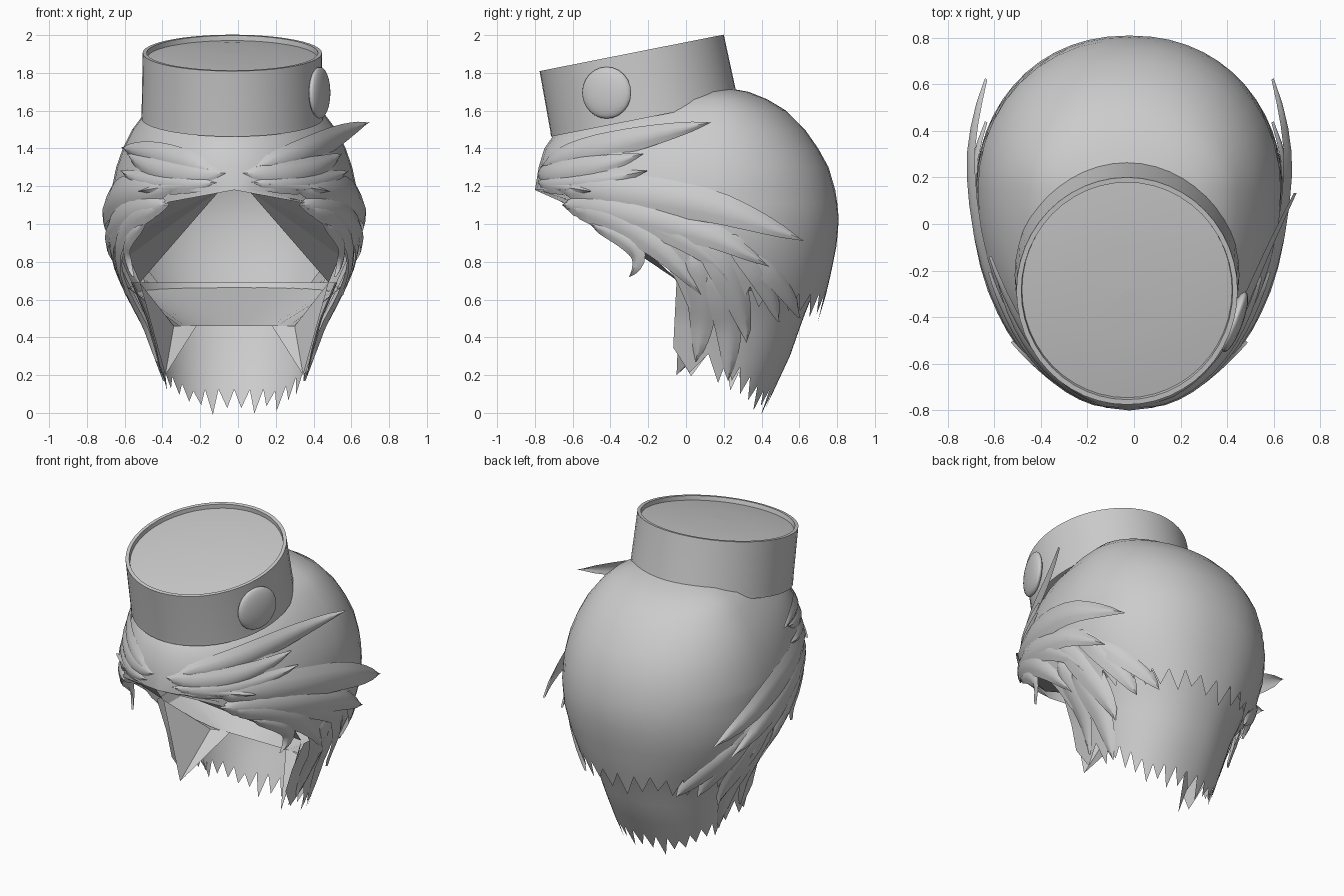
import bpy, bmesh, math, random
from mathutils import Vector, Matrix

if "Cube" in bpy.data.objects:
    bpy.data.objects.remove(bpy.data.objects["Cube"])

random.seed(4)
XC, YW = -0.02, 0.15          # centre line and widest depth of the hair
grey = bpy.data.materials.new("plain_grey")
grey.diffuse_color = (0.6, 0.6, 0.6, 1)
grey.use_nodes = True
grey.node_tree.nodes["Principled BSDF"].inputs["Base Color"].default_value = grey.diffuse_color

# height, half width, back depth, front depth
SKULL = [(1.72, .15, .22, 0), (1.70, .30, .33, -.15), (1.66, .40, .43, -.35), (1.6, .465, .53, -.5),
         (1.5, .54, .63, -.68), (1.4, .59, .70, -.75), (1.3, .625, .755, -.78), (1.18, .65, .79, -.80),
         (1.05, .66, .81, -.80), (.9, .65, .80, -.80), (.75, .61, .77, -.8), (.6, .545, .735, -.8),
         (.45, .47, .69, -.8), (.2, .39, .52, -.8), (0, .33, .42, -.8)]
BEARD = [(.85, .58, .74, -.8), (.7, .55, .70, -.8), (.5, .465, .62, -.8), (.3, .41, .55, -.8),
         (.15, .375, .48, -.8), (0, .34, .41, -.8)]
# height, depth of the front edge around the face opening
EDGE = [(1.18, -.80), (1.1, -.62), (1.0, -.48), (.9, -.33), (.8, -.12), (.7, -.05), (.3, -.07), (0, -.05)]


def interp(table, z):
    if z >= table[0][0]:
        return table[0][1:]
    for a, b in zip(table, table[1:]):
        if z >= b[0]:
            k = (a[0] - z) / (a[0] - b[0])
            return [p + (q - p) * k for p, q in zip(a[1:], b[1:])]
    return table[-1][1:]


def surf(deg, z, table=SKULL):
    """Point on the hair; 0 degrees is the front, 180 the back, sign is the side."""
    w, b, f = interp(table, z)
    t = math.radians(deg)
    c, s = math.cos(t), math.sin(t)
    if c < 0:
        s = math.copysign(abs(s) ** .92, s)
    return Vector((XC + w * s, YW - c * ((YW - f) if c > 0 else (b - YW)), z))


def finish(name, bm, away=None, angle=40):
    bmesh.ops.remove_doubles(bm, verts=bm.verts, dist=0.0005)
    if away is None:
        bmesh.ops.recalc_face_normals(bm, faces=bm.faces)
    else:
        bm.normal_update()
        for f in bm.faces:
            if f.normal.dot(f.calc_center_median() - Vector(away)) < 0:
                f.normal_flip()
    me = bpy.data.meshes.new(name)
    bm.to_mesh(me)
    bm.free()
    ob = bpy.data.objects.new(name, me)
    me.materials.append(grey)
    bpy.context.collection.objects.link(ob)
    if angle:
        bpy.ops.object.select_all(action='DESELECT')
        ob.select_set(True)
        bpy.context.view_layer.objects.active = ob
        bpy.ops.object.shade_smooth_by_angle(angle=math.radians(angle))
    return ob


def grid(bm, rows, closed=False):
    vs = [[bm.verts.new(p) for p in r] for r in rows]
    for a, b in zip(vs, vs[1:]):
        n = len(a)
        for i in range(n if closed else n - 1):
            j = (i + 1) % n
            bm.faces.new((a[i], a[j], b[j], b[i]))


def hair_point(u, z, table):
    """u runs from -1 to 1 between the two edges of the face opening."""
    start = 0
    if z < 1.18:
        f = interp(table, z)[2]
        start = math.degrees(math.acos(min(1, (YW - interp(EDGE, z)[0]) / (YW - f))))
    s = 1 if u >= 0 else -1
    return surf(s * (180 - (180 - start) * abs(u)), z, table)


def hair_shell(name, table, tops, start, hem, cols, depth):
    """Shell with a ragged lower hem; hem(u) gives its height."""
    us = [-1 + 2 * i / cols for i in range(cols + 1)]
    rows = [[hair_point(u, z, table) for u in us] for z in tops]
    for k in range(1, 8):
        rows.append([hair_point(u, start + (hem(u) + .06 - start) * k / 7, table) for u in us])
    rows.append([hair_point(u + random.uniform(-.4, .4) * (i % 2) / cols,
                            hem(u) + (random.uniform(.02, .05) if i % 2 == 0 else -depth * random.uniform(.4, 1)),
                            table) for i, u in enumerate(us)])
    bm = bmesh.new()
    grid(bm, rows)
    finish(name, bm, (0, .1, .8), 50)


# Main hair and the lower beard layer
hair_shell("hair_shell", SKULL, [r[0] for r in SKULL[:8]], 1.18,
           lambda u: .59 + .08 * u * u, 40, .12)
hair_shell("beard_layer", BEARD, [.69], .69,
           lambda u: .09 + .22 * max(0, abs(u) - .35) / .65, 36, .10)


def lock(bm, side, path, width, lift):
    """Pointed, flat leaf of hair lying on the shell."""
    (a0, z0), (a1, z1), (a2, z2) = path

    def at(t):
        k0, k1, k2 = (1 - t) ** 2, 2 * t * (1 - t), t * t
        # pass through the middle point of the path
        c, d = 2 * a1 - (a0 + a2) / 2, 2 * z1 - (z0 + z2) / 2
        ang = k0 * a0 + k1 * c + k2 * a2
        return ang, surf(side * ang, k0 * z0 + k1 * d + k2 * z2)

    rows, n = [], 12
    for i in range(n + 1):
        t = i / n
        ang, p = at(t)
        r = math.radians(side * ang)
        nor = Vector((math.sin(r), -math.cos(r), .1)).normalized()
        tan = (at(min(1, t + .02))[1] - at(max(0, t - .02))[1]).normalized()
        across = nor.cross(tan).normalized()
        w = width * t ** .5 * (1 - t) ** .75 * 1.2
        rows.append([p + across * s * w + nor * (lift * t ** 4 + .004 + .17 * w * (1 - s * s) - .012 * abs(s))
                     for s in (-1, -.5, 0, .5, 1)])
    grid(bm, rows)


LOCKS = [  # path of (angle, height), width, lift of the tip
    ("brow", ((4, 1.27), (35, 1.28), (66, 1.37)), .14, .02),
    ("brow", ((8, 1.22), (40, 1.22), (68, 1.28)), .11, .02),
    ("brow", ((14, 1.21), (30, 1.20), (48, 1.17)), .07, .03),
    ("cheek", ((30, 1.18), (78, 1.13), (128, .9)), .19, .12),
    ("cheek", ((32, 1.1), (70, 1.03), (115, .77)), .17, .06),
    ("cheek", ((36, 1.08), (64, .97), (86, .62)), .16, .02),
    ("cheek", ((40, 1.1), (72, 1.0), (97, .69)), .16, .02),
    ("cheek", ((46, 1.0), (63, .88), (62, .72)), .10, .01),
    ("side", ((82, .95), (97, .72), (110, .37)), .17, .02),
    ("side", ((95, .95), (113, .75), (127, .48)), .16, .02),
    ("side", ((105, .85), (125, .7), (142, .5)), .14, .02),
    ("side", ((82, .85), (86, .58), (84, .27)), .15, .0),
    ("side", ((88, .75), (97, .5), (102, .17)), .15, .0),
]
for side, label in ((1, "right"), (-1, "left")):
    for group in ("brow", "cheek", "side"):
        bm = bmesh.new()
        for kind, path, width, lift in LOCKS:
            if kind == group:
                lock(bm, side, path, width, lift)
        if group == "brow" and side == 1:     # long flyaway lock on one side only
            lock(bm, 1, ((10, 1.30), (52, 1.42), (89, 1.52)), .14, .19)
        elif group == "brow":
            lock(bm, -1, ((10, 1.28), (40, 1.36), (72, 1.4)), .14, .04)
        finish(f"{group}_locks_{label}", bm, (0, .1, 1.0), 50)

# Stretched panels down each side of the face opening, and folds under the jaw
bm = bmesh.new()
half = {"top": (.07, -.76, 1.185), "eye": (.42, -.59, 1.11), "cheek": (.57, -.33, .93), "low": (.56, -.18, .83),
        "jaw": (.5, -.03, .69), "chin": (.2, .24, .46), "hem": (.365, -.05, .2), "fold": (.32, .2, .46)}
for s in (1, -1):
    P = {k: Vector((XC + s * x, y, z)) for k, (x, y, z) in half.items()}
    for names in (("top", "eye", "cheek"), ("top", "cheek", "low"), ("top", "low", "jaw"),
                  ("jaw", "fold", "hem"), ("fold", "chin", "hem")):
        bm.faces.new([bm.verts.new(P[k]) for k in names])
finish("face_lining", bm, (0, 3, 1.2), 0)

# Sloping floor inside the hollow, from the chin edge back to the shell
bm = bmesh.new()
angles = [-80 - 200 * i / 20 for i in range(21)]
back = [surf(a, .66 + .03 * max(0, -math.cos(math.radians(a)))) for a in angles]
front = [Vector((XC - .32 + .64 * i / 20, .22, .46)) for i in range(21)]
for p in back:
    p.x = XC + (p.x - XC) * .985
    p.y -= .008
grid(bm, [front, back])
finish("inner_floor", bm, (0, .3, -3), 40)

# Tilted round cap with a recessed, slightly domed top
bm = bmesh.new()
PROFILE = [(.505, -.03), (.503, .0), (.497, .322), (.475, .322), (.472, .295), (.36, .306), (.2, .314), (.001, .317)]
tilt = Matrix.Translation((-.03, -.225, 1.59)) @ Matrix.Rotation(math.radians(11.2), 4, 'X')
grid(bm, [[tilt @ Vector((r * .955 * math.cos(a), r * math.sin(a), z))
           for a in (2 * math.pi * i / 48 for i in range(48))] for r, z in PROFILE], True)
finish("cap", bm, None, 35)

# Round badge on the side of the cap
bm = bmesh.new()
bmesh.ops.create_uvsphere(bm, u_segments=24, v_segments=12, radius=1)
bm.transform(Matrix.Translation((.432, -.42, 1.695)) @ Matrix.Rotation(math.radians(-20), 4, 'Z')
             @ Matrix.Diagonal((.035, .138, .137, 1)))
finish("cap_badge", bm, None, 60)
